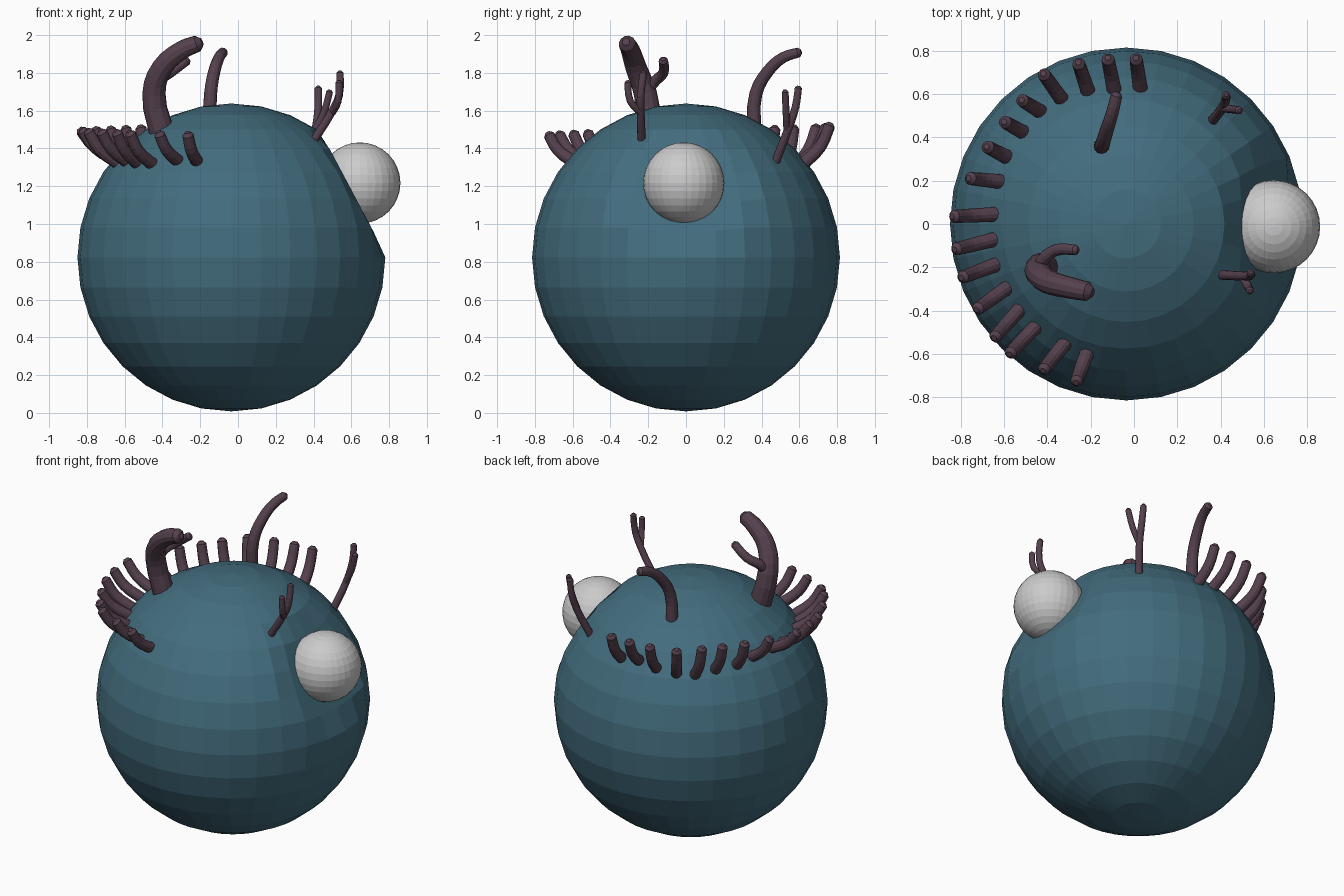
import bpy, math
from mathutils import Vector

if "Cube" in bpy.data.objects:
    bpy.data.objects.remove(bpy.data.objects["Cube"])

CENTER = Vector((-0.035, 0, 0.823))
RADIUS = 0.815


def material(name, rgb):
    m = bpy.data.materials.new(name)
    m.diffuse_color = (*rgb, 1)
    m.use_nodes = True
    m.node_tree.nodes["Principled BSDF"].inputs["Base Color"].default_value = m.diffuse_color
    return m


teal = material("teal_skin", (0.055, 0.15, 0.205))
purple = material("purple_hide", (0.09, 0.052, 0.075))


def ball(name, center, radius, mat=None):
    bpy.ops.mesh.primitive_uv_sphere_add(segments=32, ring_count=16, radius=radius, location=center)
    ob = bpy.context.object
    ob.name = name
    if mat:
        ob.data.materials.append(mat)
    return ob


def tubes(name, paths):
    """One object of tapered tubes; each path is (points, start radius, end radius)."""
    cu = bpy.data.curves.new(name, 'CURVE')
    cu.dimensions = '3D'
    cu.bevel_depth = 1
    cu.bevel_resolution = 4
    cu.resolution_u = 3
    cu.use_fill_caps = True
    for pts, r0, r1 in paths:
        pts = [Vector(p) for p in pts]
        n = len(pts)
        radii = [r0 + (r1 - r0) * i / (n - 1) for i in range(n)]
        # short blunt point at the end
        pts.append(pts[-1] + (pts[-1] - pts[-2]).normalized() * r1 * 0.6)
        radii.append(r1 * 0.45)
        sp = cu.splines.new('BEZIER')
        sp.use_smooth = False
        sp.bezier_points.add(n)
        for bp, p, r in zip(sp.bezier_points, pts, radii):
            bp.co = p
            bp.radius = r
            bp.handle_left_type = bp.handle_right_type = 'AUTO'
    ob = bpy.data.objects.new(name, cu)
    bpy.context.collection.objects.link(ob)
    cu.materials.append(purple)
    bpy.ops.object.select_all(action='DESELECT')
    ob.select_set(True)
    bpy.context.view_layer.objects.active = ob
    bpy.ops.object.convert(target='MESH')
    for poly in bpy.context.object.data.polygons:
        poly.use_smooth = False


# Round body, flattened on one side where the eye sits
body = ball("body", CENTER, RADIUS, teal)
normal = Vector((0.884, 0, 0.468)).normalized()
limit = 1.083 - CENTER.dot(normal)
for v in body.data.vertices:
    over = v.co.dot(normal) - limit
    if over > 0:
        v.co -= normal * over

# Eye
ball("eye", (0.645, -0.012, 1.217), 0.215)

# Crest of short spikes around the back: tip x, y, base x, y
crest = [
    (0.01, 0.76, 0.03, 0.62), (-0.12, 0.76, -0.09, 0.61),
    (-0.255, 0.74, -0.21, 0.605), (-0.415, 0.69, -0.33, 0.57),
    (-0.515, 0.57, -0.425, 0.515), (-0.595, 0.47, -0.505, 0.42),
    (-0.675, 0.355, -0.58, 0.305), (-0.755, 0.21, -0.61, 0.195),
    (-0.83, 0.035, -0.635, 0.045), (-0.82, -0.115, -0.64, -0.07),
    (-0.79, -0.245, -0.63, -0.185), (-0.72, -0.39, -0.58, -0.29),
    (-0.64, -0.52, -0.525, -0.39), (-0.57, -0.595, -0.45, -0.47),
    (-0.415, -0.67, -0.315, -0.545), (-0.265, -0.725, -0.215, -0.59),
]
paths = []
for i, (tx, ty, bx, by) in enumerate(crest):
    z0 = CENTER.z + math.sqrt(RADIUS ** 2 - (bx - CENTER.x) ** 2 - by ** 2) - 0.03
    z1 = 1.52 - 0.05 * i / 15
    mid = (bx + (tx - bx) * 0.65, by + (ty - by) * 0.65, z0 + (z1 - z0) * 0.45)
    paths.append(([(bx, by, z0), mid, (tx, ty, z1)], 0.034, 0.03))
tubes("crest_spikes", paths)

# Thick front horn with a side branch
tubes("large_horn", [
    ([(-0.40, -0.19, 1.47), (-0.445, -0.215, 1.69), (-0.40, -0.265, 1.83),
      (-0.295, -0.295, 1.922), (-0.215, -0.312, 1.955)], 0.067, 0.045),
    ([(-0.44, -0.22, 1.69), (-0.42, -0.165, 1.755), (-0.36, -0.12, 1.80),
      (-0.27, -0.12, 1.865)], 0.032, 0.025),
])

# Slim rear horn
tubes("rear_horn", [
    ([(-0.15, 0.36, 1.5), (-0.145, 0.37, 1.69), (-0.125, 0.435, 1.81),
      (-0.10, 0.515, 1.882), (-0.08, 0.595, 1.908)], 0.037, 0.027),
])

# Forked twigs beside the eye
tubes("front_twig", [
    ([(0.40, -0.235, 1.44), (0.50, -0.24, 1.60), (0.535, -0.24, 1.68),
      (0.54, -0.225, 1.80)], 0.022, 0.019),
    ([(0.50, -0.24, 1.59), (0.53, -0.295, 1.65), (0.535, -0.308, 1.75)], 0.019, 0.018),
])
tubes("rear_twig", [
    ([(0.36, 0.475, 1.33), (0.41, 0.54, 1.50), (0.425, 0.58, 1.62),
      (0.425, 0.595, 1.72)], 0.023, 0.019),
    ([(0.405, 0.535, 1.49), (0.455, 0.53, 1.59), (0.485, 0.525, 1.70)], 0.019, 0.018),
])
